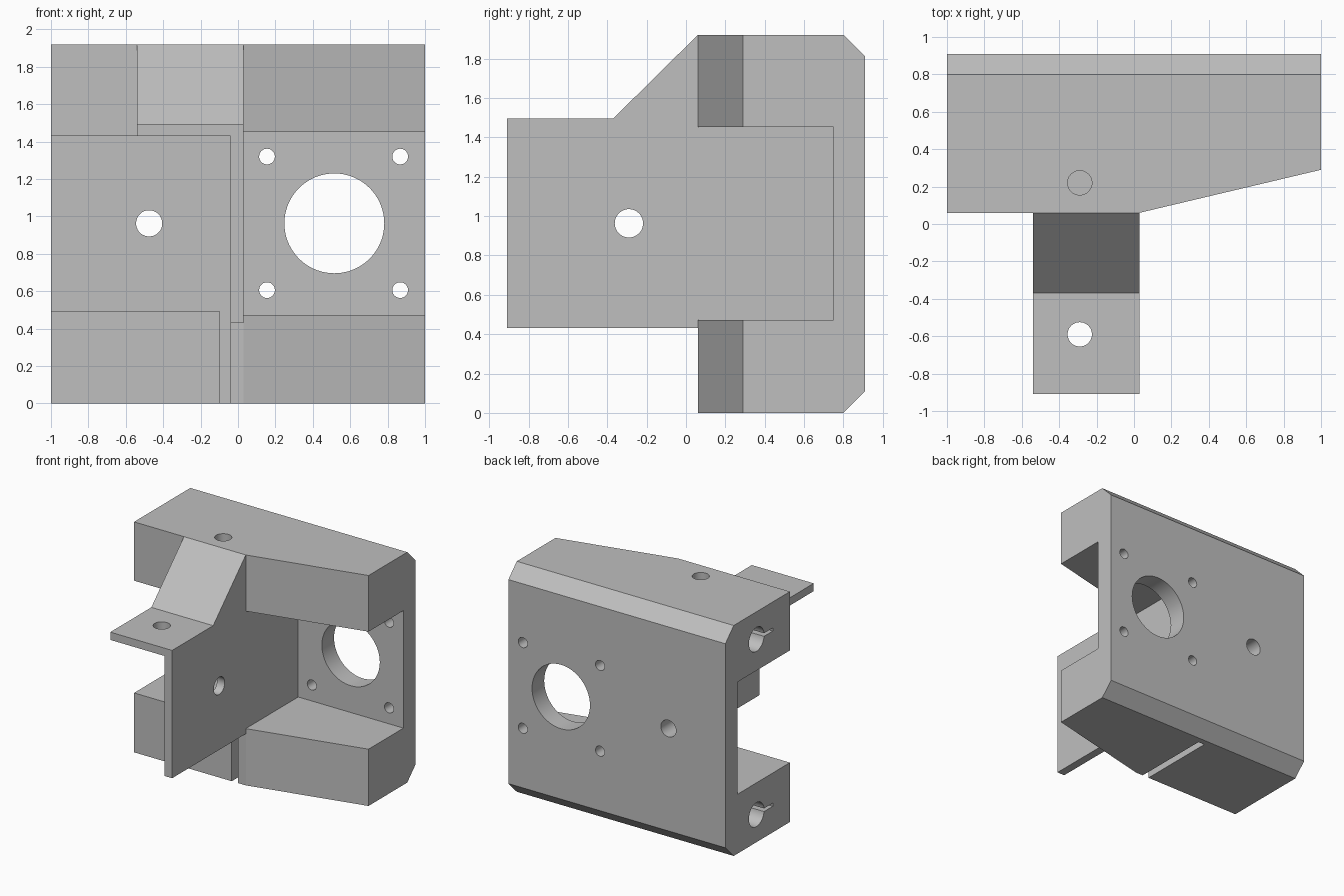
import bpy, bmesh, math
from mathutils import Vector, Matrix

cube = bpy.data.objects.get("Cube")
if cube:
    bpy.data.objects.remove(cube, do_unlink=True)

grey = bpy.data.materials.new("plain grey")
grey.use_nodes = True
colour = (0.52, 0.52, 0.52, 1)
grey.diffuse_color = colour
grey.node_tree.nodes["Principled BSDF"].inputs["Base Color"].default_value = colour


def finish(name, bm):
    bmesh.ops.recalc_face_normals(bm, faces=bm.faces[:])
    mesh = bpy.data.meshes.new(name)
    bm.to_mesh(mesh)
    bm.free()
    mesh.materials.append(grey)
    ob = bpy.data.objects.new(name, mesh)
    bpy.context.scene.collection.objects.link(ob)
    return ob


def prism(name, outline, axis, low, high):
    """Extrude an outline along x (points are y, z) or z (points are x, y)."""
    bm = bmesh.new()
    place = (lambda a, b: (low, a, b)) if axis == "x" else (lambda a, b: (a, b, low))
    face = bm.faces.new([bm.verts.new(place(a, b)) for a, b in outline])
    new = bmesh.ops.extrude_face_region(bm, geom=[face])["geom"]
    step = Vector((high - low, 0, 0) if axis == "x" else (0, 0, high - low))
    bmesh.ops.translate(bm, verts=[v for v in new if isinstance(v, bmesh.types.BMVert)], vec=step)
    return finish(name, bm)


def box(name, x0, x1, y0, y1, z0, z1):
    return prism(name, [(x0, y0), (x1, y0), (x1, y1), (x0, y1)], "z", z0, z1)


def rod(name, centre, radius, length, axis, sides=48):
    bm = bmesh.new()
    turn = {"x": Matrix.Rotation(math.pi / 2, 4, "Y"),
            "y": Matrix.Rotation(math.pi / 2, 4, "X"),
            "z": Matrix.Identity(4)}[axis]
    bmesh.ops.create_cone(bm, cap_ends=True, segments=sides, radius1=radius, radius2=radius,
                          depth=length, matrix=Matrix.Translation(centre) @ turn)
    return finish(name, bm)


def combine(target, tool, operation):
    mod = target.modifiers.new(tool.name, "BOOLEAN")
    mod.operation, mod.solver, mod.object = operation, "EXACT", tool
    graph = bpy.context.evaluated_depsgraph_get()
    result = bpy.data.meshes.new_from_object(target.evaluated_get(graph))
    target.modifiers.clear()
    target.data = result
    bpy.data.objects.remove(tool, do_unlink=True)


H, BACK, FRONT, INNER = 1.92, 0.91, 0.06, 0.75
MID = 0.963

# Main block with a tapered front
body = prism("motor_bracket", [(-1, FRONT), (0.03, FRONT), (1, 0.29), (1, BACK), (-1, BACK)], "z", 0, H)

# Shelf with its gusset, and the upright wall below it
shelf = prism("shelf", [(-0.91, 1.43), (0.3, 1.43), (0.3, H), (FRONT, H), (-0.37, 1.495), (-0.91, 1.495)],
              "x", -0.54, 0.03)
wall = box("wall", -0.04, 0.03, -0.91, 0.3, 0.43, 1.495)
combine(body, shelf, "UNION")
combine(body, wall, "UNION")

cutters = [
    # Cavities on both sides of the wall, and the slot beside it
    box("left_cavity", 0.03, 1.2, 0, INNER, 0.473, 1.452),
    box("right_cavity", -1.2, -0.04, -0.2, INNER, 0.495, 1.43),
    box("slot", -0.1, -0.04, -0.2, INNER, -0.2, 0.6),
    # Chamfers along the back edges
    prism("top_chamfer", [(0.80, H), (0.80, H + 0.2), (1.1, H + 0.2), (1.1, 1.81), (BACK, 1.81)], "x", -1.2, 1.2),
    prism("bottom_chamfer", [(0.80, 0), (0.80, -0.2), (1.1, -0.2), (1.1, 0.11), (BACK, 0.11)], "x", -1.2, 1.2),
    # Large bore and screw holes
    rod("motor_bore", (0.515, 0.85, MID), 0.267, 0.6, "y", 72),
    rod("back_hole", (-0.475, 0.85, MID), 0.07, 0.6, "y"),
    rod("wall_hole", (0, -0.29, MID), 0.072, 0.4, "x"),
    rod("top_hole", (-0.29, 0.22, 1.7), 0.065, 0.8, "z"),
    rod("shelf_hole", (-0.29, -0.59, 1.46), 0.065, 0.4, "z"),
]
for sx in (-1, 1):
    for sz in (-1, 1):
        cutters.append(rod("corner_hole", (0.511 + sx * 0.356, 0.85, MID + sz * 0.357), 0.042, 0.6, "y"))

# Rod clamps: a round bore with a thin slit toward the front
for z in (0.23, 1.69):
    cutters.append(rod("clamp_bore", (-0.64, 0.5, z), 0.1, 1.1, "x"))
    cutters.append(box("clamp_slit", -1.2, -0.09, 0.285, 0.5, z - 0.013, z + 0.013))

for cutter in cutters:
    combine(body, cutter, "DIFFERENCE")

# Merge leftover flat pieces and keep all real edges crisp
bm = bmesh.new()
bm.from_mesh(body.data)
bmesh.ops.remove_doubles(bm, verts=bm.verts[:], dist=0.0001)
bmesh.ops.dissolve_limit(bm, angle_limit=0.01, verts=bm.verts[:], edges=bm.edges[:])
bm.to_mesh(body.data)
bm.free()
bpy.ops.object.select_all(action="DESELECT")
body.select_set(True)
bpy.context.view_layer.objects.active = body
bpy.ops.object.shade_smooth_by_angle(angle=math.radians(10))
